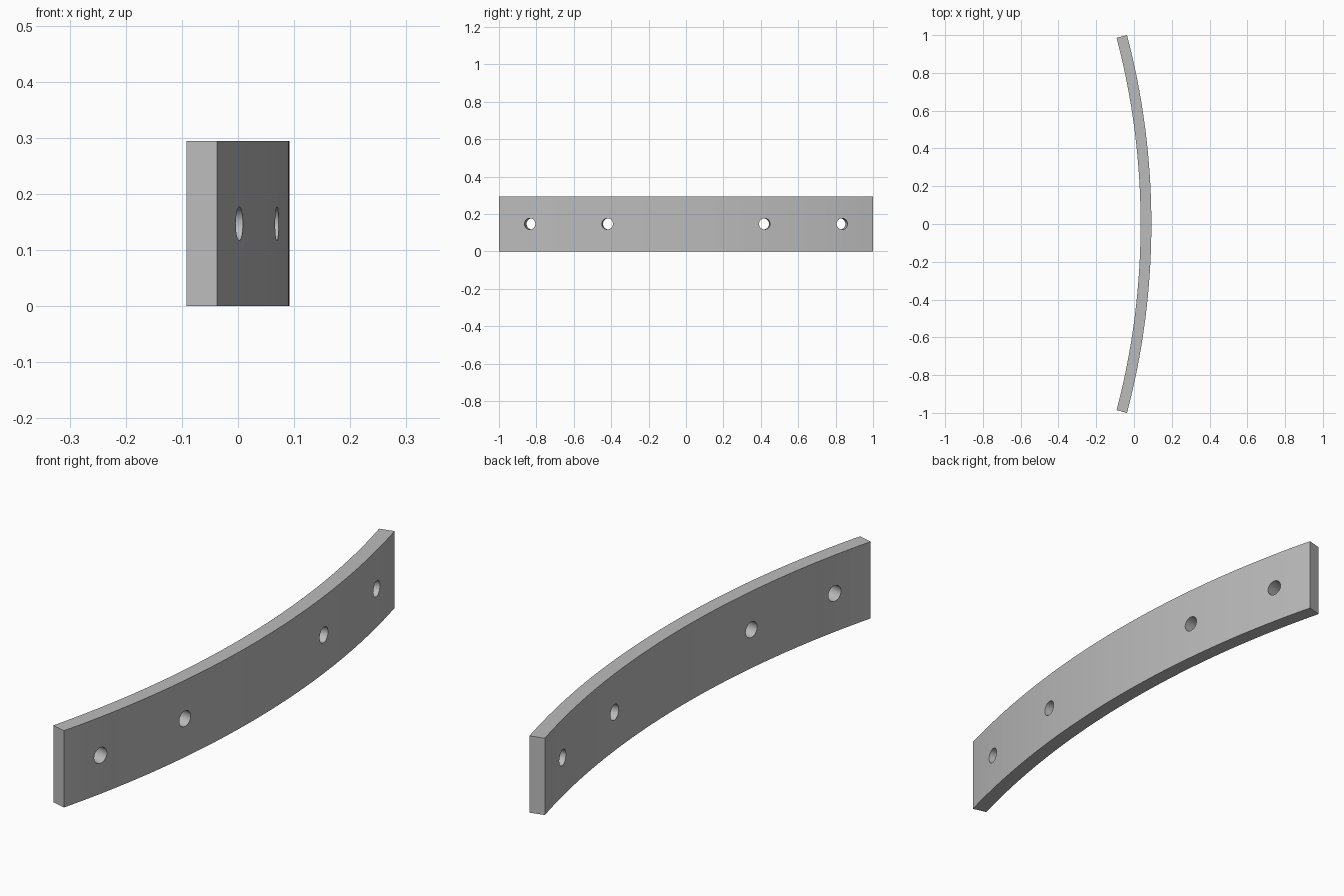
import bpy, bmesh, math
from mathutils import Matrix

cube = bpy.data.objects.get("Cube")
if cube:
    bpy.data.objects.remove(cube, do_unlink=True)

R_OUT, THICK, HEIGHT = 3.94, 0.057, 0.294
HALF = math.asin(1 / R_OUT)
CENTRE_X = 0.092 - R_OUT
SEGMENTS = 48
HOLE_RADIUS = 0.03

grey = bpy.data.materials.new("plain_grey")
grey.use_nodes = True
colour = (0.5, 0.5, 0.5, 1)
grey.diffuse_color = colour
grey.node_tree.nodes["Principled BSDF"].inputs["Base Color"].default_value = colour


def arc_point(radius, angle):
    return (CENTRE_X + radius * math.cos(angle), radius * math.sin(angle), 0)


def add_object(name, bm):
    bmesh.ops.recalc_face_normals(bm, faces=bm.faces)
    mesh = bpy.data.meshes.new(name)
    bm.to_mesh(mesh)
    bm.free()
    mesh.materials.append(grey)
    obj = bpy.data.objects.new(name, mesh)
    bpy.context.collection.objects.link(obj)
    return obj


# Curved strip: arc-shaped outline extruded upwards
angles = [HALF * (2 * i / SEGMENTS - 1) for i in range(SEGMENTS + 1)]
outline = [arc_point(R_OUT, a) for a in angles]
outline += [arc_point(R_OUT - THICK, a) for a in reversed(angles)]
bm = bmesh.new()
base = bm.faces.new([bm.verts.new(p) for p in outline])
top = bmesh.ops.extrude_face_region(bm, geom=[base])["geom"]
bmesh.ops.translate(bm, vec=(0, 0, HEIGHT),
                    verts=[v for v in top if isinstance(v, bmesh.types.BMVert)])
strip = add_object("curved_strip", bm)

# Radial bolt holes, mirrored about the middle
bm = bmesh.new()
for y in (0.42, 0.835):
    for side in (-1, 1):
        angle = side * math.asin(y / R_OUT)
        x, py, _ = arc_point(R_OUT - THICK / 2, angle)
        place = (Matrix.Translation((x, py, HEIGHT / 2))
                 @ Matrix.Rotation(angle, 4, 'Z')
                 @ Matrix.Rotation(math.pi / 2, 4, 'Y'))
        bmesh.ops.create_cone(bm, cap_ends=True, segments=32, radius1=HOLE_RADIUS,
                              radius2=HOLE_RADIUS, depth=THICK * 3, matrix=place)
cutter = add_object("hole_cutter", bm)
cutter.hide_render = True

cut = strip.modifiers.new("bolt_holes", 'BOOLEAN')
cut.operation = 'DIFFERENCE'
cut.solver = 'EXACT'
cut.object = cutter

bpy.ops.object.select_all(action='DESELECT')
strip.select_set(True)
bpy.context.view_layer.objects.active = strip
bpy.ops.object.modifier_apply(modifier=cut.name)
bpy.data.objects.remove(cutter, do_unlink=True)
bpy.ops.object.shade_smooth_by_angle(angle=math.radians(30))
